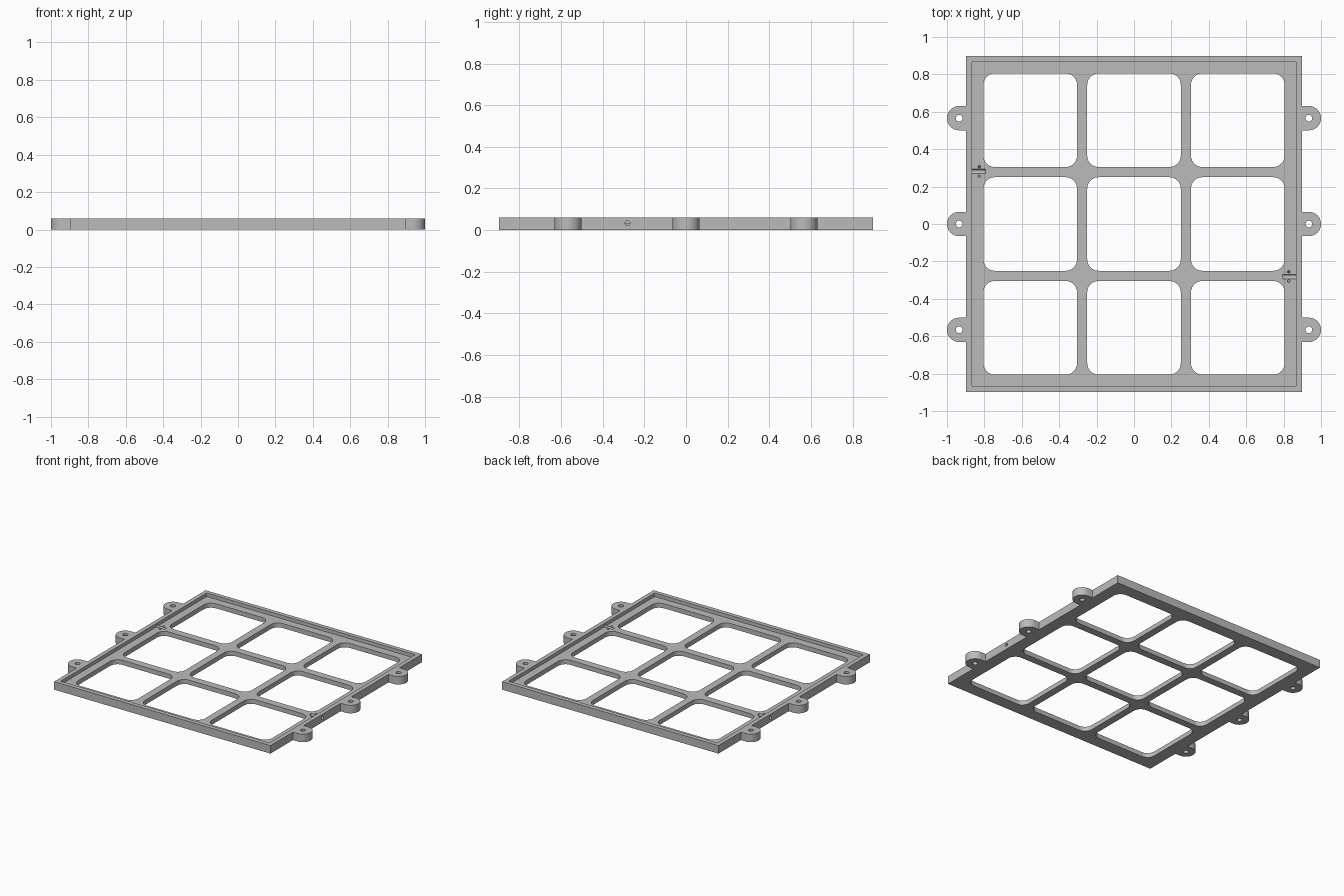
import bpy, bmesh, math
from mathutils import Matrix

if "Cube" in bpy.data.objects:
    bpy.data.objects.remove(bpy.data.objects["Cube"])

HALF, HEIGHT, FLOOR = 0.897, 0.06, 0.034
RIM = 0.865
PITCH, WINDOW, CORNER = 0.555, 0.25, 0.06
CABLE_Y = 0.281

grey = bpy.data.materials.new("grey plastic")
grey.use_nodes = True
colour = (0.5, 0.5, 0.5, 1)
grey.diffuse_color = colour
grey.node_tree.nodes["Principled BSDF"].inputs["Base Color"].default_value = colour


def prism(name, outline, z0, z1):
    """Extrude a closed xy outline from z0 to z1."""
    bm = bmesh.new()
    face = bm.faces.new([bm.verts.new((x, y, z0)) for x, y in outline])
    top = bmesh.ops.extrude_face_region(bm, geom=[face])["geom"]
    bmesh.ops.translate(bm, vec=(0, 0, z1 - z0),
                        verts=[v for v in top if isinstance(v, bmesh.types.BMVert)])
    bmesh.ops.recalc_face_normals(bm, faces=bm.faces)
    mesh = bpy.data.meshes.new(name)
    bm.to_mesh(mesh)
    bm.free()
    ob = bpy.data.objects.new(name, mesh)
    bpy.context.collection.objects.link(ob)
    mesh.materials.append(grey)
    return ob


def arc(cx, cy, r, start, end, steps):
    angles = [math.radians(start + (end - start) * i / steps) for i in range(steps + 1)]
    return [(cx + r * math.cos(a), cy + r * math.sin(a)) for a in angles]


def circle(cx, cy, r, steps=32):
    return arc(cx, cy, r, 0, 360, steps)[:-1]


def square(h):
    return [(-h, -h), (h, -h), (h, h), (-h, h)]


def rounded_square(cx, cy, h, r):
    points = []
    for i, (sx, sy) in enumerate([(1, 1), (-1, 1), (-1, -1), (1, -1)]):
        points += arc(cx + sx * (h - r), cy + sy * (h - r), r, 90 * i, 90 * i + 90, 10)
    return points


def cut(target, cutter):
    """Subtract the cutter from the target, then discard the cutter."""
    mod = target.modifiers.new("cut", "BOOLEAN")
    mod.operation, mod.solver, mod.object = "DIFFERENCE", "EXACT", cutter
    bpy.context.view_layer.update()
    result = bpy.data.meshes.new_from_object(
        target.evaluated_get(bpy.context.evaluated_depsgraph_get()))
    target.modifiers.clear()
    target.data = result
    bpy.data.objects.remove(cutter)


def tie_ring(name, x, y, major, minor):
    """Ring-shaped channel that loops round the cable groove."""
    bpy.ops.mesh.primitive_torus_add(
        major_radius=major, minor_radius=minor, major_segments=32, minor_segments=12,
        location=(x, y, FLOOR), rotation=(0, math.pi / 2, 0))
    ob = bpy.context.object
    ob.name = name
    ob.data.materials.append(grey)
    return ob


# Tray with a raised rim
frame = prism("frame", square(HALF), 0, HEIGHT)
cut(frame, prism("recess_cutter", square(RIM), FLOOR, HEIGHT + 0.1))

# Three by three rounded windows
for i in (-1, 0, 1):
    for j in (-1, 0, 1):
        outline = rounded_square(i * PITCH, j * PITCH, WINDOW, CORNER)
        cut(frame, prism("window_cutter", outline, -0.1, 0.2))

# Cable grooves through the rim, each with a tie channel
for side in (-1, 1):
    y = -side * CABLE_Y
    groove = prism("groove_cutter", circle(0, 0, 0.012, 24), 0.795, 0.95)
    groove.data.transform(Matrix.Translation((0, y, FLOOR))
                          @ Matrix.Rotation(side * math.pi / 2, 4, "Y"))
    cut(frame, groove)
    cut(frame, tie_ring("tie_cutter", side * 0.827, y, 0.025, 0.007))

# Screw tabs on both sides
tabs = []
for side, label in ((1, "left"), (-1, "right")):
    for y, place in ((-0.566, "front"), (0, "middle"), (0.566, "back")):
        outline = arc(0.935, 0, 0.065, -90, 90, 24) + [(HALF, 0.065), (HALF, -0.065)]
        tab = prism(f"{label}_{place}_tab", [(side * px, y + py) for px, py in outline],
                    0, HEIGHT)
        cut(tab, prism("screw_cutter", circle(side * 0.935, y, 0.018), -0.1, 0.2))
        tabs.append(tab)

# Smooth the round walls, keep the edges crisp
bpy.ops.object.select_all(action="DESELECT")
for ob in [frame] + tabs:
    ob.select_set(True)
bpy.context.view_layer.objects.active = frame
bpy.ops.object.shade_smooth_by_angle(angle=math.radians(30))
